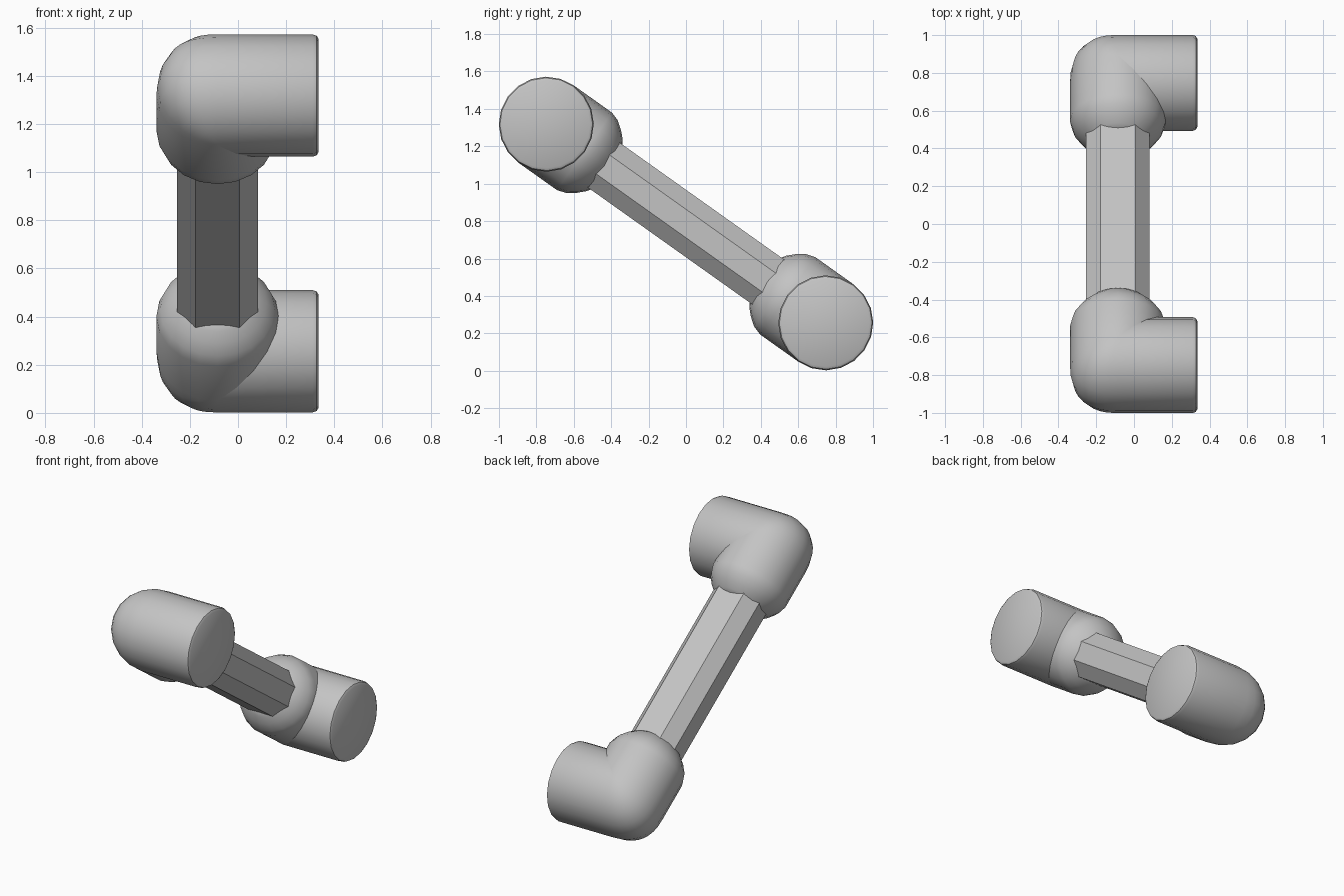
import bpy, bmesh, math
from mathutils import Vector

cube = bpy.data.objects.get("Cube")
if cube:
    bpy.data.objects.remove(cube)

grey = bpy.data.materials.new("light_grey")
grey.use_nodes = True
colour = (0.55, 0.55, 0.55, 1)
grey.diffuse_color = colour
grey.node_tree.nodes["Principled BSDF"].inputs["Base Color"].default_value = colour

R = 0.254            # joint radius
BEND_X = -0.085      # where the tube axis crosses each joint
SIDES = 20
UPPER = Vector((0, -0.747, 1.318))
LOWER = Vector((0, 0.747, 0.256))
X = Vector((1, 0, 0))
ALONG = (LOWER - UPPER).normalized()
ACROSS = X.cross(ALONG)


def loft(bm, rings, closed=True, cap_start=False, cap_end=False):
    """Skin a list of equal-length rings of points."""
    rows = [[bm.verts.new(p) for p in ring] for ring in rings]
    n = len(rows[0])
    for a, b in zip(rows, rows[1:]):
        for i in range(n if closed else n - 1):
            j = (i + 1) % n
            bm.faces.new((a[i], a[j], b[j], b[i]))
    if cap_start:
        bm.faces.new(rows[0])
    if cap_end:
        bm.faces.new(rows[-1])


def circle(centre, u, v, radius):
    angles = [2 * math.pi * i / SIDES for i in range(SIDES)]
    return [centre + radius * (math.cos(a) * u + math.sin(a) * v) for a in angles]


def finish(name, bm, angle):
    bmesh.ops.remove_doubles(bm, verts=bm.verts, dist=0.0005)
    bmesh.ops.recalc_face_normals(bm, faces=bm.faces)
    mesh = bpy.data.meshes.new(name)
    bm.to_mesh(mesh)
    bm.free()
    mesh.materials.append(grey)
    obj = bpy.data.objects.new(name, mesh)
    bpy.context.collection.objects.link(obj)
    bpy.ops.object.select_all(action='DESELECT')
    obj.select_set(True)
    bpy.context.view_layer.objects.active = obj
    bpy.ops.object.shade_smooth_by_angle(angle=math.radians(angle))


def elbow_joint(name, centre, out):
    bend = centre + BEND_X * X

    # Motor housing: cylinder along x with a softened rim
    bm = bmesh.new()
    housing = [(BEND_X, R), (0.31, R), (0.327, R - 0.006), (0.335, R - 0.02)]
    loft(bm, [circle(centre + x * X, out, ACROSS, r) for x, r in housing], cap_end=True)

    # Collar: cylinder towards the tube with a domed shoulder
    collar = [(0, R), (0.25, R), (0.30, 0.238), (0.345, 0.205), (0.38, 0.17), (0.405, 0.135)]
    loft(bm, [circle(bend + t * out, X, ACROSS, r) for t, r in collar], cap_end=True)

    # Rounded outer corner: half circle swept through a quarter superellipse
    power = 2 / 2.5
    rings = []
    for k in range(9):
        a = math.pi / 2 * k / 8
        side = -max(0, math.cos(a)) ** power * X - math.sin(a) ** power * out
        half = [math.pi * (i / (SIDES // 2) - 0.5) for i in range(SIDES // 2 + 1)]
        rings.append([bend + R * (math.sin(h) * ACROSS + math.cos(h) * side) for h in half])
    loft(bm, rings, closed=False)
    finish(name, bm, 40)


elbow_joint("upper_joint", UPPER, ALONG)
elbow_joint("lower_joint", LOWER, -ALONG)

# Connecting tube: flattened octagon between the two collars
quarter = [(0.168, 0.062), (0.092, 0.147)]
section = quarter + [(-x, y) for x, y in reversed(quarter)]
section += [(-x, -y) for x, y in section]
bm = bmesh.new()
loft(bm, [[end + (BEND_X + x) * X + y * ACROSS for x, y in section]
          for end in (UPPER + 0.3 * ALONG, LOWER - 0.3 * ALONG)],
     cap_start=True, cap_end=True)
finish("connecting_tube", bm, 30)
